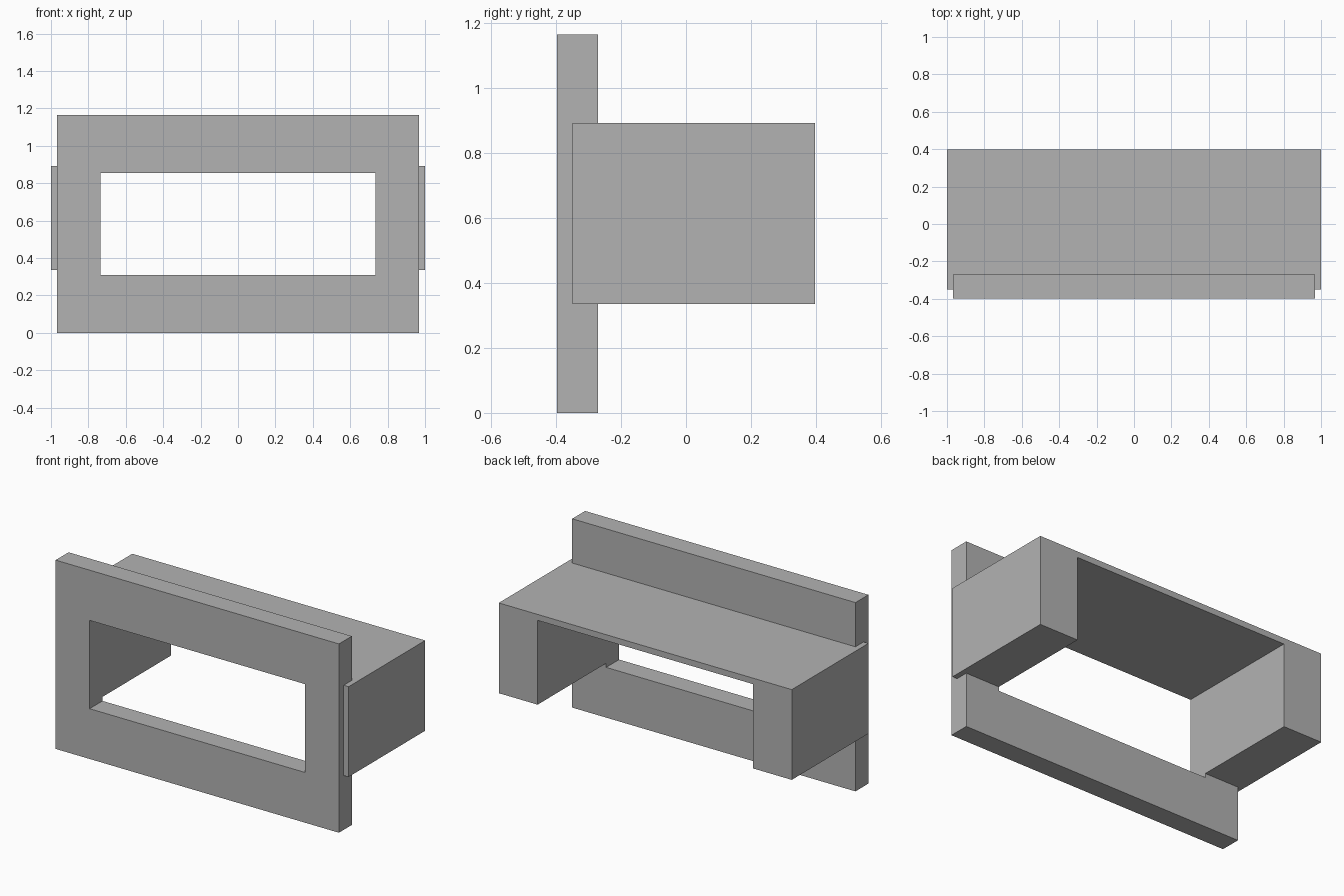
import bpy
import bmesh

cube = bpy.data.objects.get("Cube")
if cube:
    bpy.data.objects.remove(cube, do_unlink=True)

# Single plain grey
COLOUR = (0.45, 0.45, 0.45, 1.0)
grey = bpy.data.materials.new("plain_grey")
grey.use_nodes = True
grey.diffuse_color = COLOUR
grey.node_tree.nodes["Principled BSDF"].inputs["Base Color"].default_value = COLOUR

OPEN_X = 0.735      # half width of the opening
OPEN_TOP = 0.855    # shared by the frame opening and the hood ceiling


def extrude_along_y(name, faces, y0, y1):
    """Solid from front-plane polygons given as (x, z) points, extruded along y."""
    bm = bmesh.new()
    for points in faces:
        bm.faces.new([bm.verts.new((x, y0, z)) for x, z in points])
    bmesh.ops.remove_doubles(bm, verts=bm.verts, dist=0.0001)
    result = bmesh.ops.extrude_face_region(bm, geom=bm.faces[:], use_keep_orig=True)
    for v in result["geom"]:
        if isinstance(v, bmesh.types.BMVert):
            v.co.y = y1
    bmesh.ops.recalc_face_normals(bm, faces=bm.faces)
    mesh = bpy.data.meshes.new(name)
    bm.to_mesh(mesh)
    bm.free()
    mesh.materials.append(grey)
    obj = bpy.data.objects.new(name, mesh)
    bpy.context.collection.objects.link(obj)
    return obj


def rectangle(x0, x1, z0, z1):
    return [(x0, z0), (x1, z0), (x1, z1), (x0, z1)]


# Front frame: four mitred sides around the opening
outer = rectangle(-0.967, 0.967, 0, 1.165)
inner = rectangle(-OPEN_X, OPEN_X, 0.31, OPEN_TOP)
sides = []
for i in range(4):
    j = (i + 1) % 4
    sides.append([outer[i], outer[j], inner[j], inner[i]])
extrude_along_y("front_frame", sides, -0.397, -0.271)

# Rear hood: two thick side walls under a thin top, open below and behind
BOTTOM, TOP = 0.335, 0.892
hood = [[(-1, BOTTOM), (-OPEN_X, BOTTOM), (-OPEN_X, OPEN_TOP), (OPEN_X, OPEN_TOP),
         (OPEN_X, BOTTOM), (1, BOTTOM), (1, TOP), (-1, TOP)]]
extrude_along_y("rear_hood", hood, -0.35, 0.397)
